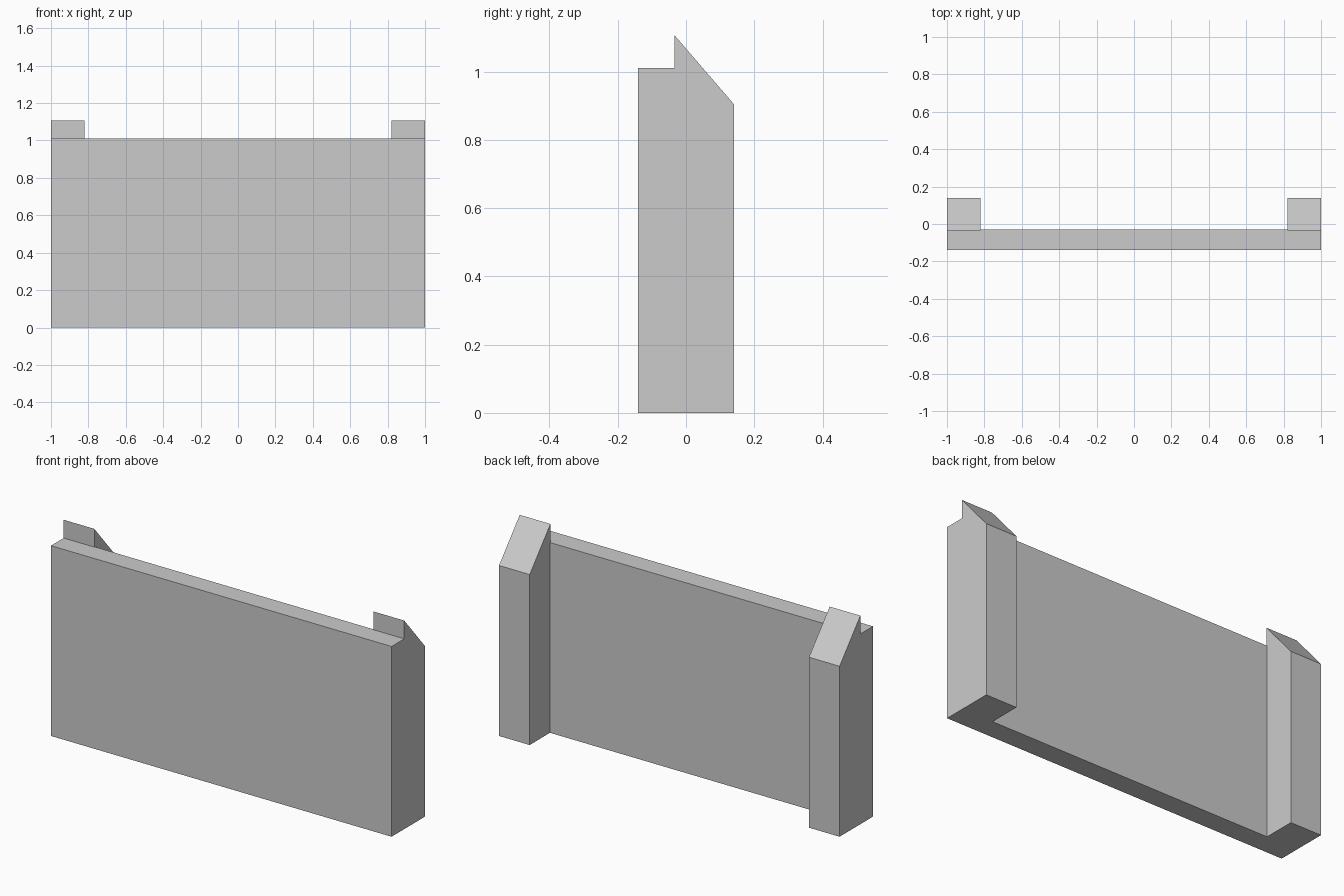
import bpy
import bmesh

cube = bpy.data.objects.get("Cube")
if cube:
    bpy.data.objects.remove(cube, do_unlink=True)

grey = bpy.data.materials.new("plain_grey")
grey.use_nodes = True
colour = (0.6, 0.6, 0.6, 1)
grey.diffuse_color = colour
grey.node_tree.nodes["Principled BSDF"].inputs["Base Color"].default_value = colour


def extrude_profile(name, profile, x0, x1):
    """Sweep a closed (y, z) profile along x from x0 to x1."""
    bm = bmesh.new()
    face = bm.faces.new([bm.verts.new((x0, y, z)) for y, z in profile])
    swept = bmesh.ops.extrude_face_region(bm, geom=[face])
    verts = [g for g in swept["geom"] if isinstance(g, bmesh.types.BMVert)]
    bmesh.ops.translate(bm, verts=verts, vec=(x1 - x0, 0, 0))
    bmesh.ops.recalc_face_normals(bm, faces=bm.faces)
    mesh = bpy.data.meshes.new(name)
    bm.to_mesh(mesh)
    bm.free()
    mesh.materials.append(grey)
    obj = bpy.data.objects.new(name, mesh)
    bpy.context.collection.objects.link(obj)
    return obj


# Long flat wall panel
front, back, wall_top = -0.14, -0.03, 1.01
extrude_profile("wall_panel", [(front, 0), (back, 0), (back, wall_top), (front, wall_top)], -1, 1)

# Slope-topped posts standing behind both ends
post = [(-0.034, 0), (0.14, 0), (0.14, 0.905), (-0.034, 1.107)]
extrude_profile("right_post", post, -1, -0.82)
extrude_profile("left_post", post, 0.82, 1)
